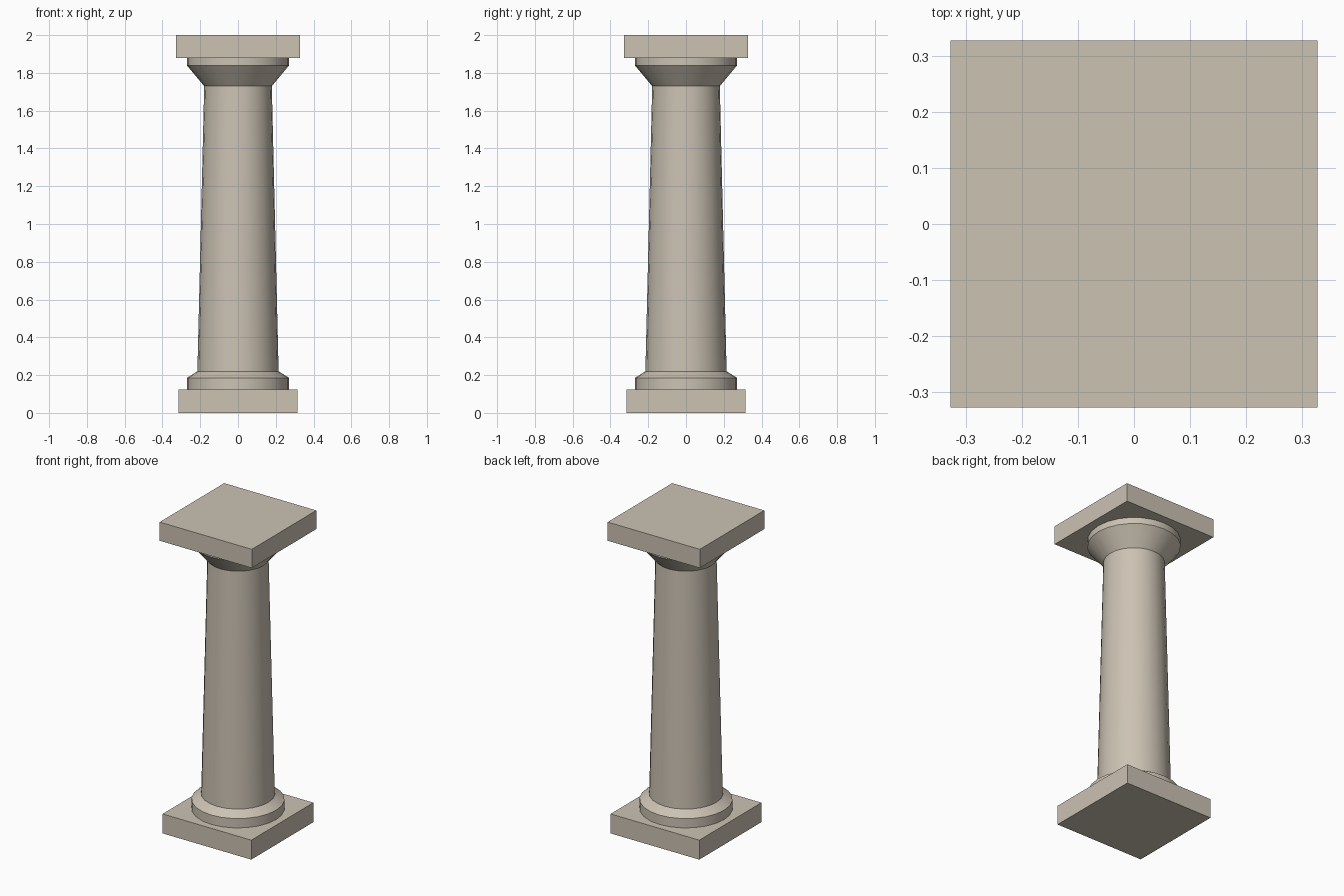
import bpy
import math

SIDES = 24

cube = bpy.data.objects.get("Cube")
if cube:
    bpy.data.objects.remove(cube, do_unlink=True)

# Single warm stone colour
stone = bpy.data.materials.new("warm stone")
stone.use_nodes = True
colour = (0.60, 0.54, 0.45, 1.0)
stone.diffuse_color = colour
stone.node_tree.nodes["Principled BSDF"].inputs["Base Color"].default_value = colour


def slab(name, half, bottom, top):
    """Square block between two heights."""
    bpy.ops.mesh.primitive_cube_add(size=1, location=(0, 0, (bottom + top) / 2))
    obj = bpy.context.object
    obj.name = name
    obj.scale = (half * 2, half * 2, top - bottom)
    bpy.ops.object.transform_apply(location=False, rotation=False, scale=True)
    obj.data.materials.append(stone)


def turned(name, profile):
    """Closed solid of revolution from (radius, height) points."""
    verts, faces = [], []
    for radius, height in profile:
        for i in range(SIDES):
            a = 2 * math.pi * i / SIDES
            verts.append((radius * math.cos(a), radius * math.sin(a), height))
    for ring in range(len(profile) - 1):
        low, high = ring * SIDES, (ring + 1) * SIDES
        for i in range(SIDES):
            j = (i + 1) % SIDES
            faces.append((low + i, low + j, high + j, high + i))
    faces.append(tuple(reversed(range(SIDES))))
    faces.append(tuple(range(len(verts) - SIDES, len(verts))))
    mesh = bpy.data.meshes.new(name)
    mesh.from_pydata(verts, [], faces)
    mesh.materials.append(stone)
    obj = bpy.data.objects.new(name, mesh)
    bpy.context.collection.objects.link(obj)
    bpy.ops.object.select_all(action="DESELECT")
    obj.select_set(True)
    bpy.context.view_layer.objects.active = obj
    bpy.ops.object.shade_smooth_by_angle(angle=math.radians(25))


# Square foot and top slab
slab("base_plinth", 0.315, 0, 0.125)
slab("top_slab", 0.327, 1.88, 2)

# Round parts stacked between them
turned("base_ring", [(0.271, 0.125), (0.271, 0.185), (0.215, 0.22)])
turned("shaft", [(0.215, 0.22), (0.179, 1.73)])
turned("capital", [(0.179, 1.73), (0.271, 1.84), (0.271, 1.88)])
